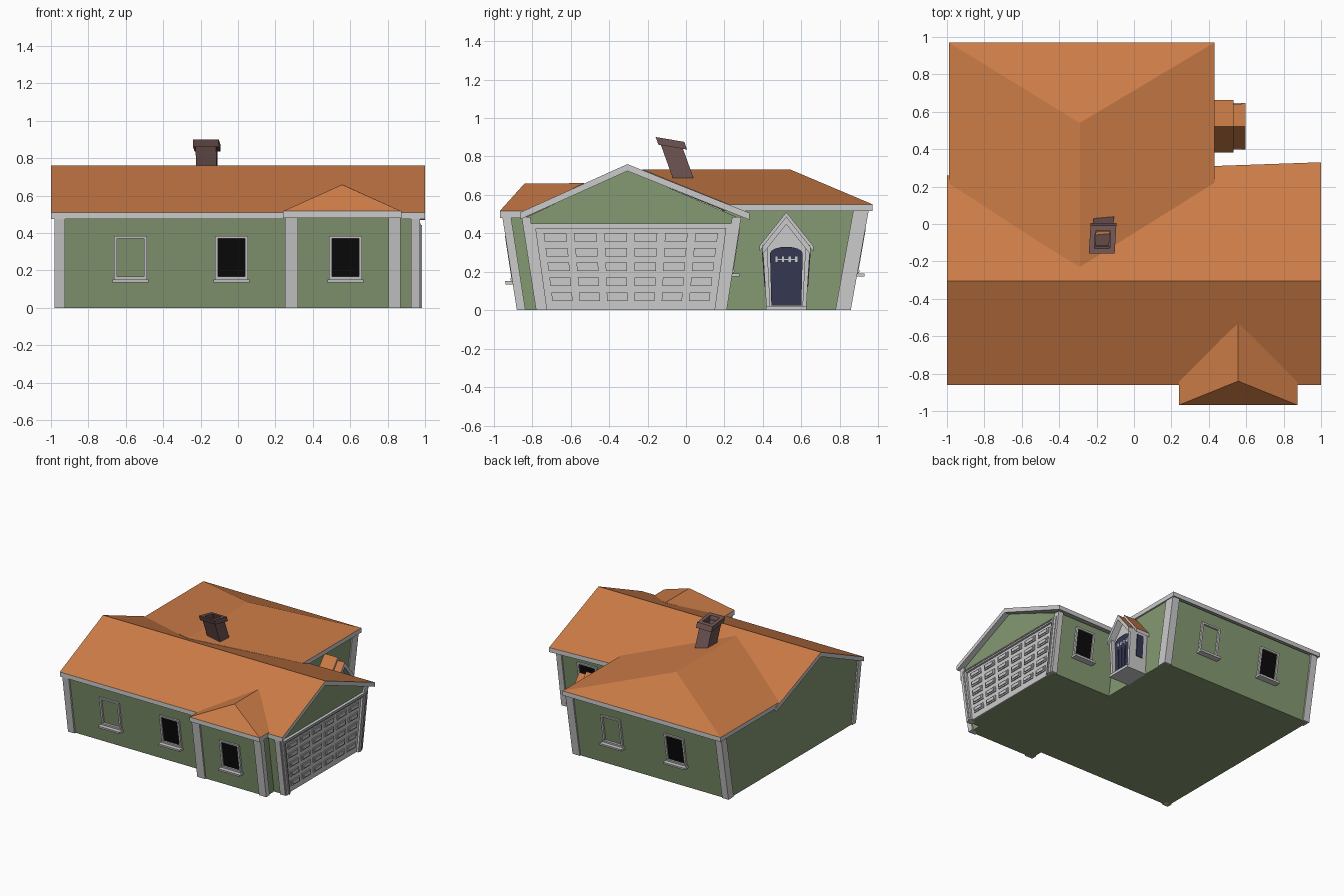
import bpy, bmesh, math
from mathutils import Vector

if "Cube" in bpy.data.objects:
    bpy.data.objects.remove(bpy.data.objects["Cube"])


def material(name, r, g, b):
    m = bpy.data.materials.new(name)
    m.diffuse_color = (r, g, b, 1)
    m.use_nodes = True
    m.node_tree.nodes["Principled BSDF"].inputs["Base Color"].default_value = m.diffuse_color
    return m


ROOF = material("terracotta roof", .60, .20, .062)
WALL = material("sage wall", .235, .32, .168)
TRIM = material("white trim", .60, .60, .60)
BRICK = material("brick brown", .16, .09, .085)
NAVY = material("navy door", .035, .04, .085)
GLASS = material("black glass", .003, .003, .003)


def mesh_object(name, verts, faces, mats):
    me = bpy.data.meshes.new(name)
    me.from_pydata([tuple(v) for v in verts], [], faces)
    bm = bmesh.new()
    bm.from_mesh(me)
    bmesh.ops.recalc_face_normals(bm, faces=bm.faces)
    bm.to_mesh(me)
    bm.free()
    for m in mats:
        me.materials.append(m)
    ob = bpy.data.objects.new(name, me)
    bpy.context.collection.objects.link(ob)
    return ob


def prism(name, pts, x0, x1, mat):
    """Extrude a y-z outline along x."""
    n = len(pts)
    v = [(x, y, z) for x in (x0, x1) for y, z in pts]
    f = [tuple(range(n)), tuple(range(n, 2 * n))]
    f += [(i, (i + 1) % n, n + (i + 1) % n, n + i) for i in range(n)]
    return mesh_object(name, v, f, [mat])


def box(name, x, y, z, mat, warp):
    """Box from three ranges, bent by a warp function."""
    v = [warp(a, b, c) for c in z for a, b in
         ((x[0], y[0]), (x[1], y[0]), (x[1], y[1]), (x[0], y[1]))]
    f = [(0, 1, 2, 3), (4, 5, 6, 7)] + [(i, (i + 1) % 4, 4 + (i + 1) % 4, 4 + i) for i in range(4)]
    return mesh_object(name, v, f, [mat])


def lean(k):
    return lambda x, y, z: (x, y + k * z, z)


def taper(c, k):
    return lambda x, y, z: (x, c + (y - c) * (1 + k * z), z)


def roof(name, top, faces, thick=.036):
    """Roof shell: tiled on top, white fascia and soffit."""
    n = len(top)
    verts = list(top) + [(x, y, z - thick) for x, y, z in top]
    allf = list(faces) + [tuple(i + n for i in f) for f in faces]
    edges = [(f[i], f[(i + 1) % len(f)]) for f in faces for i in range(len(f))]
    keys = [tuple(sorted(e)) for e in edges]
    allf += [(a, b, b + n, a + n) for (a, b), k in zip(edges, keys) if keys.count(k) == 1]
    ob = mesh_object(name, verts, allf, [TRIM, ROOF])
    for i, p in enumerate(ob.data.polygons):
        p.material_index = 1 if i < len(faces) else 0


# Walls, flaring outwards as they rise
prism("main_walls", [(-.765, 0), (.2, 0), (.275, .48), (-.305, .73), (-.84, .48)], -.972, .955, WALL)
prism("rear_wing_walls", [(0, 0), (.847, 0), (.937, .52), (0, .52)], -.972, .412, WALL)
prism("front_bay_walls", [(-.7, 0), (-.868, 0), (-.942, .485), (-.7, .485)], .26, .86, WALL)

# Roofs
roof("main_roof", [(-1, -.86, .51), (1, -.86, .51), (-1, -.305, .76), (1, -.305, .76),
                   (-1, .26, .534), (1, .33, .506)], [(0, 1, 3, 2), (2, 3, 5, 4)])
roof("rear_wing_roof", [(-.99, .2, .551), (-.99, .97, .551), (.43, .97, .551), (.43, .22, .551),
                        (-.29, .54, .733), (-.29, -.23, .733)],
     [(0, 5, 4, 1), (1, 4, 2), (2, 4, 5, 3)])
roof("front_bay_roof", [(.24, -.83, .517), (.24, -.968, .517), (.873, -.968, .517), (.873, -.83, .517),
                        (.557, -.84, .659), (.557, -.53, .661)],
     [(0, 1, 4, 5), (1, 2, 4), (2, 3, 5, 4)])

# Corner columns: x range, foot y range, lean, height
columns = [((-.982, -.925), (-.78, -.735), -.155, .485),
           ((.925, .972), (-.78, -.735), -.155, .485),
           ((.925, .972), (.165, .212), .155, .485),
           ((.25, .32), (-.88, -.835), -.155, .49),
           ((.805, .87), (-.88, -.835), -.155, .49),
           ((.355, .42), (.777, .857), .18, .525),
           ((-.982, -.925), (.79, .857), .18, .525)]
for i, (x, y, k, h) in enumerate(columns):
    box(f"corner_column_{i + 1}", x, y, (0, h), TRIM, lean(k))


# Windows: frame bars, sill and optional pane on a leaning wall
def window(name, cx, foot, s, k, z0, glazed):
    w = lean(s * k)

    def part(label, x, out, z, mat):
        box(f"{name}_{label}", (cx + x[0], cx + x[1]),
            (foot + s * out[0], foot + s * out[1]), z, mat, w)
    for side in (-1, 1):
        part(f"jamb_{side}", sorted((side * .072, side * .088)), (-.01, .015), (z0, z0 + .25), TRIM)
    part("head", (-.088, .088), (-.01, .015), (z0 + .237, z0 + .25), TRIM)
    part("lower_rail", (-.088, .088), (-.01, .02), (z0 + .018, z0 + .033), TRIM)
    part("sill", (-.097, .097), (-.01, .05), (z0, z0 + .016), TRIM)
    if glazed:
        part("pane", (-.074, .074), (-.003, .005), (z0 + .03, z0 + .24), GLASS)


window("front_left_window", -.575, -.765, -1, .156, .135, False)
window("front_middle_window", -.035, -.765, -1, .156, .135, True)
window("bay_window", .575, -.868, -1, .153, .135, True)
window("back_right_window", .03, .847, 1, .173, .175, False)
window("back_left_window", -.54, .847, 1, .173, .175, True)
window("garage_back_window", .70, .2, 1, .156, .175, True)

# Garage door with frame and raised panels, widening with height
G = taper(-.287, .32)
box("garage_door", (.94, .962), (-.73, .156), (0, .43), TRIM, G)
for i, (y, z) in enumerate((((-.768, -.722), (0, .45)), ((.148, .194), (0, .45)),
                            ((-.768, .194), (.425, .452)))):
    box(f"garage_frame_{i + 1}", (.94, .978), y, z, TRIM, G)
for i, (y, z) in enumerate((((-.748, -.736), (0, .44)), ((.162, .174), (0, .44)),
                            ((-.748, .174), (.436, .444)))):
    box(f"garage_frame_bead_{i + 1}", (.94, .985), y, z, TRIM, G)
for r in range(5):
    for c in range(6):
        y, z = -.287 + (c - 2.5) * .140, .07 + r * .0775
        hw, hh = .052, .022
        box(f"garage_panel_{r}_{c}", (.955, .970), (y - hw, y + hw), (z - hh, z + hh), TRIM, G)
        box(f"garage_panel_face_{r}_{c}", (.965, .977), (y - hw + .012, y + hw - .012),
            (z - hh + .01, z + hh - .008), TRIM, G)

# Entry porch on the right side of the rear wing
C = .522
prism("porch_body", [(C - .10, 0), (C + .10, 0), (C + .122, .33), (C, .465), (C - .122, .33)],
      .40, .54, TRIM)
roof("porch_roof", [(.40, C - .14, .335), (.532, C - .14, .335), (.40, C, .51), (.532, C, .51),
                    (.40, C + .14, .335), (.532, C + .14, .335)],
     [(0, 1, 3, 2), (2, 3, 5, 4)], .03)
roof("porch_front_roof", [(.53, C - .125, .33), (.595, C - .125, .33), (.53, C, .487), (.595, C, .487),
                          (.53, C + .125, .33), (.595, C + .125, .33)],
     [(0, 1, 3, 2), (2, 3, 5, 4)], .04)
P = taper(C, .6)
box("porch_step", (.41, .59), (C - .105, C + .105), (0, .022), TRIM, P)
for s in (-1, 1):
    box(f"porch_post_{s}", (.53, .575), sorted((C + s * .083, C + s * .103)), (0, .34), TRIM, P)
    box(f"porch_side_pane_{s}", (.45, .51), sorted((C + s * .098, C + s * .105)), (.12, .30), NAVY,
        taper(C, .67))

# Arched front door with slim panels and fanlight bars
arch = [(C + .085 * math.cos(math.pi * i / 8), .295 + .035 * math.sin(math.pi * i / 8)) for i in range(9)]
prism("front_door", [(C - .078, .025), (C + .078, .025)] + arch, .53, .549, NAVY)
for i in range(4):
    y = C + (i - 1.5) * .034
    box(f"door_panel_{i + 1}", (.54, .555), (y - .012, y + .012), (.045, .225), NAVY, P)
    box(f"door_light_{i + 1}", (.545, .551), (y - .006, y + .006), (.25, .28), TRIM, lean(0))
box("door_light_bar", (.545, .551), (C - .05, C + .05), (.261, .267), TRIM, lean(0))


# Leaning hollow chimney with a rim
def slant(x, y, z):
    y2 = y - .36 * (z - .69)
    return (x + .12 * (y2 + .05) * .5, y2, z - .17 * (y + .065))


def tube(name, x, y, z, t):
    for i, (a, b) in enumerate(((x, (y[0], y[0] + t)), (x, (y[1] - t, y[1])),
                                ((x[0], x[0] + t), y), ((x[1] - t, x[1]), y))):
        box(f"{name}_{i + 1}", a, b, z, BRICK, slant)


tube("chimney_stack", (-.222, -.112), (-.07, .045), (.64, .87), .02)
tube("chimney_rim", (-.235, -.097), (-.083, .066), (.858, .898), .028)
